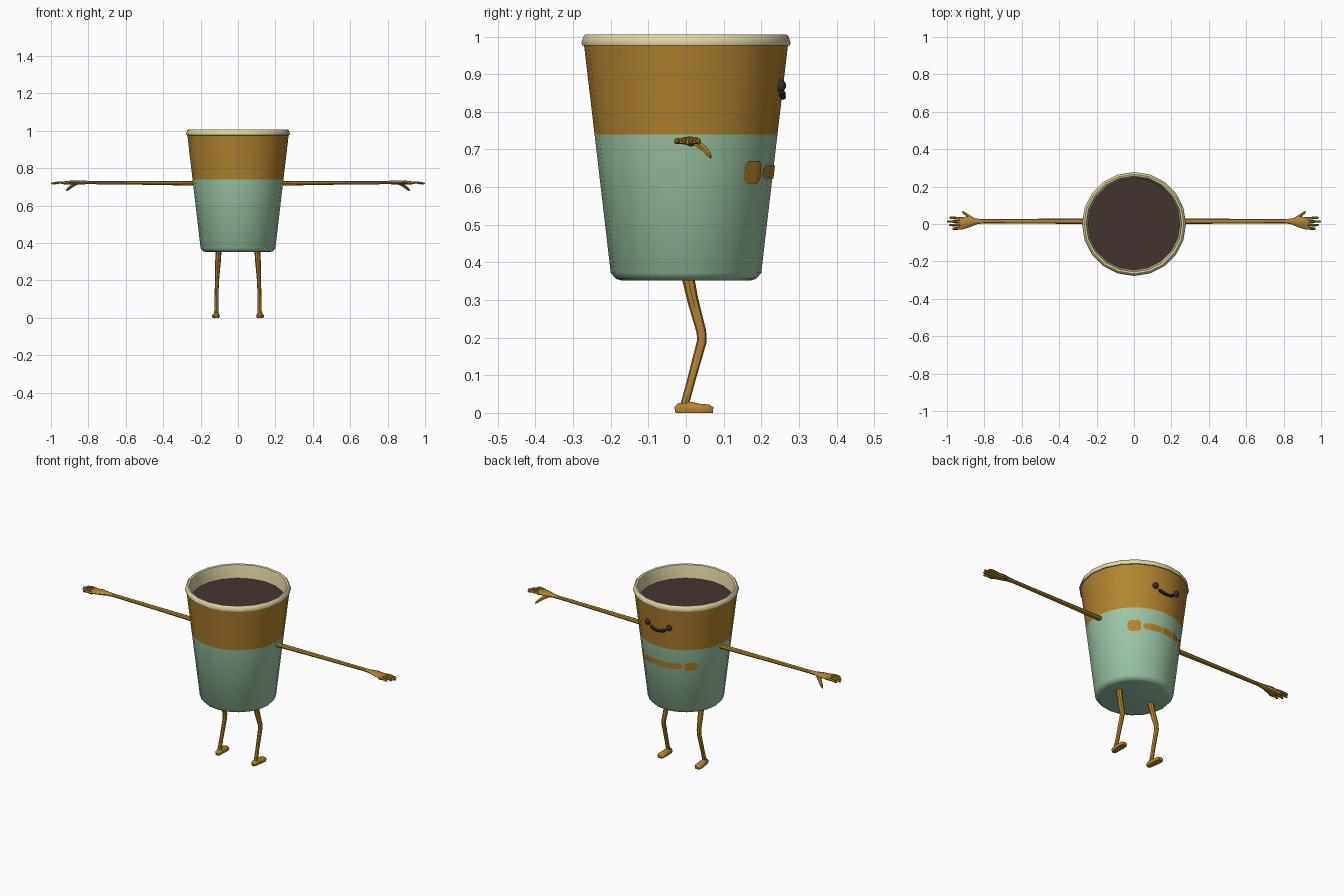
import bpy, bmesh, math
from mathutils import Vector

if "Cube" in bpy.data.objects:
    bpy.data.objects.remove(bpy.data.objects["Cube"], do_unlink=True)

SIDES = 20


def material(name, rgb):
    """Flat material from 0-255 screen values, stored as linear."""
    lin = [((c / 255 + 0.055) / 1.055) ** 2.4 for c in rgb]
    m = bpy.data.materials.new(name)
    m.use_nodes = True
    m.diffuse_color = (*lin, 1)
    bsdf = m.node_tree.nodes["Principled BSDF"]
    bsdf.inputs["Base Color"].default_value = (*lin, 1)
    bsdf.inputs["Roughness"].default_value = 0.8
    return m


caramel = material("caramel brown", (178, 132, 46))
mint = material("mint green", (156, 198, 165))
cream = material("cream", (224, 216, 166))
coffee = material("dark coffee", (68, 53, 48))
black = material("soft black", (52, 46, 44))


def finish(name, bm, mats, recalc=True):
    if recalc:
        bmesh.ops.recalc_face_normals(bm, faces=bm.faces)
    mesh = bpy.data.meshes.new(name)
    bm.to_mesh(mesh)
    bm.free()
    ob = bpy.data.objects.new(name, mesh)
    bpy.context.collection.objects.link(ob)
    for m in mats:
        mesh.materials.append(m)
    bpy.ops.object.select_all(action="DESELECT")
    ob.select_set(True)
    bpy.context.view_layer.objects.active = ob
    bpy.ops.object.shade_smooth_by_angle(angle=math.radians(42))
    return ob


def bridge(bm, rings, closed=False):
    pairs = list(zip(rings, rings[1:]))
    if closed:
        pairs.append((rings[-1], rings[0]))
    for a, b in pairs:
        n = len(a)
        for i in range(n):
            j = (i + 1) % n
            bm.faces.new((a[i], a[j], b[j], b[i]))


def lathe(bm, profile, closed=False):
    rings = []
    for r, z in profile:
        rings.append([bm.verts.new((r * math.cos(math.tau * i / SIDES),
                                    r * math.sin(math.tau * i / SIDES), z))
                      for i in range(SIDES)])
    bridge(bm, rings, closed)
    return rings


def tube(bm, path, side, sides=8):
    """Sweep ellipses along (x, y, z, half width along side, half thickness)."""
    pts = [Vector(p[:3]) for p in path]
    rings = []
    for i, p in enumerate(path):
        t = (pts[min(i + 1, len(pts) - 1)] - pts[max(i - 1, 0)]).normalized()
        s = Vector(side)
        s = (s - t * s.dot(t)).normalized()
        u = t.cross(s)
        ring = []
        for k in range(sides):
            a = math.tau * k / sides
            ring.append(bm.verts.new(pts[i] + s * p[3] * math.cos(a) + u * p[4] * math.sin(a)))
        rings.append(ring)
    bridge(bm, rings)
    bm.faces.new(rings[0])
    bm.faces.new(rings[-1])


def flip(path, s):
    return [(p[0] * s, *p[1:]) for p in path]


# Cup body, mint below and caramel above the colour line
bm = bmesh.new()
rings = lathe(bm, [(0.172, 0.352), (0.186, 0.356), (0.2, 0.372), (0.243, 0.74), (0.271, 0.978)])
bm.faces.new(rings[0])
for f in bm.faces:
    f.material_index = 1 if f.calc_center_median().z > 0.74 else 0
finish("cup_body", bm, [mint, caramel])

# Rolled rim with the inner wall
bm = bmesh.new()
lathe(bm, [(0.262, 0.975), (0.276, 0.977), (0.278, 0.984), (0.272, 1.002), (0.266, 1.006),
           (0.256, 1.003), (0.252, 0.985), (0.244, 0.915)], closed=True)
finish("cup_rim", bm, [cream])

# Drink surface
bm = bmesh.new()
bmesh.ops.create_circle(bm, cap_ends=True, segments=SIDES, radius=0.251)
bmesh.ops.translate(bm, verts=bm.verts, vec=(0, 0, 0.93))
finish("drink_surface", bm, [coffee], recalc=False)


# Painted band on the cup: three plain dashes hugging the facets
def cup_point(deg, z):
    facet = 360 / SIDES
    r = 0.2 + (z - 0.372) * 0.117 + 0.003
    r *= math.cos(math.radians(facet / 2)) / math.cos(math.radians(deg % facet - facet / 2))
    a = math.radians(deg)
    return (r * math.cos(a), r * math.sin(a), z)


for n, (start, end, half) in enumerate([(42, 59, 0.03), (62, 120, 0.017), (123, 140, 0.024)]):
    bm = bmesh.new()
    cols = []
    for deg in range(start, end + 1):
        e = min(deg - start, end - deg)
        h = half * min(1, 0.55 + 0.15 * e)
        cols.append([bm.verts.new(cup_point(deg, 0.64 + d)) for d in (-h, h)])
    for a, b in zip(cols, cols[1:]):
        bm.faces.new((a[0], b[0], b[1], a[1]))
    finish(f"painted_dash_{n + 1}", bm, [caramel], recalc=False)

# Smiling mouth with rounded ends
bm = bmesh.new()
smile = []
for i in range(-4, 5):
    x = 0.012 * i
    r = 0.01 if abs(i) == 3 else 0.006 if abs(i) == 4 else 0.008
    smile.append((x, math.sqrt(0.258 ** 2 - x * x), 0.84 + 6 * x * x, r, r))
tube(bm, smile, (0, 0, 1))
finish("mouth", bm, [black])

for s, label in ((1, "left"), (-1, "right")):
    # Eye
    bm = bmesh.new()
    bmesh.ops.create_uvsphere(bm, u_segments=14, v_segments=10, radius=0.016)
    bmesh.ops.translate(bm, verts=bm.verts, vec=(0.068 * s, 0.25, 0.87))
    finish(label + "_eye", bm, [black])

    # Arm running into a flat palm
    bm = bmesh.new()
    tube(bm, flip([(0.22, 0.015, 0.719, 0.015, 0.012), (0.52, 0.015, 0.722, 0.013, 0.01),
                   (0.80, 0.015, 0.724, 0.011, 0.009), (0.84, 0.014, 0.724, 0.015, 0.01),
                   (0.88, 0.011, 0.724, 0.028, 0.011), (0.92, 0.005, 0.722, 0.034, 0.01),
                   (0.937, 0.003, 0.721, 0.03, 0.006)], s), (0, 1, 0))
    finish(label + "_arm", bm, [caramel])

    # Four fingers and a thumb
    bm = bmesh.new()
    for k, tip in enumerate((0.972, 0.99, 1.0, 0.988)):
        y = -0.022 + 0.017 * k
        tube(bm, flip([(0.915, y, 0.721, 0.008, 0.008), (0.955, y * 1.1, 0.724, 0.007, 0.007),
                       (tip - 0.006, y * 1.15, 0.719, 0.006, 0.006),
                       (tip, y * 1.15, 0.718, 0.002, 0.002)], s), (0, 1, 0), 6)
    tube(bm, flip([(0.86, 0.022, 0.722, 0.012, 0.009), (0.888, 0.044, 0.706, 0.01, 0.009),
                   (0.908, 0.059, 0.689, 0.008, 0.007), (0.918, 0.066, 0.679, 0.003, 0.003)], s),
         (1, 0, 0), 6)
    finish(label + "_fingers", bm, [caramel])

    # Bent leg
    bm = bmesh.new()
    tube(bm, flip([(0.103, 0.002, 0.375, 0.016, 0.017), (0.107, 0.018, 0.3, 0.015, 0.015),
                   (0.112, 0.041, 0.215, 0.012, 0.013), (0.113, 0.042, 0.19, 0.011, 0.013),
                   (0.115, 0.012, 0.08, 0.01, 0.011), (0.116, 0.0, 0.035, 0.011, 0.011),
                   (0.116, -0.004, 0.012, 0.013, 0.014)], s), (1, 0, 0))
    finish(label + "_leg", bm, [caramel])

    # Foot, flattened onto the ground
    bm = bmesh.new()
    tube(bm, flip([(0.115, -0.029, 0.009, 0.008, 0.007), (0.115, -0.02, 0.012, 0.015, 0.014),
                   (0.116, 0.005, 0.014, 0.017, 0.018), (0.118, 0.035, 0.011, 0.021, 0.014),
                   (0.119, 0.06, 0.01, 0.021, 0.013), (0.119, 0.072, 0.008, 0.012, 0.007)], s),
         (1, 0, 0), 10)
    for v in bm.verts:
        v.co.z = 0 if v.co.z < 0.006 else v.co.z
    finish(label + "_foot", bm, [caramel])
